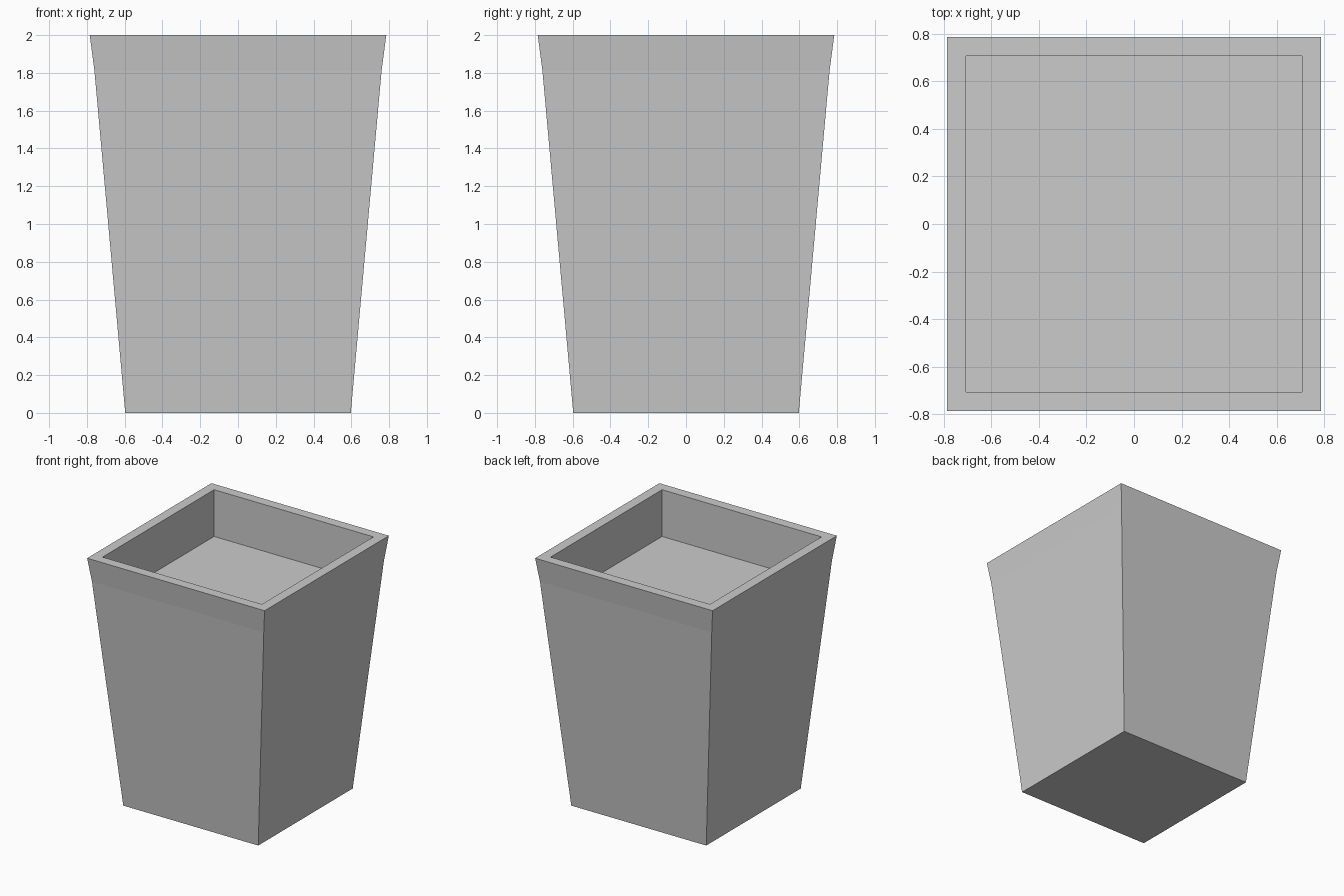
import bpy
import bmesh

if "Cube" in bpy.data.objects:
    bpy.data.objects.remove(bpy.data.objects["Cube"])

# Half-width and height of each square ring, from base up, over the rim, down to the soil
PROFILE = [(0.597, 0.0), (0.76, 1.81), (0.785, 2.0), (0.705, 2.0), (0.705, 1.626)]


def square_ring(bm, half, z):
    return [bm.verts.new((sx * half, sy * half, z))
            for sx, sy in ((-1, -1), (1, -1), (1, 1), (-1, 1))]


bm = bmesh.new()
rings = [square_ring(bm, h, z) for h, z in PROFILE]

# Tapered walls, flared lip, rim and recess
for low, high in zip(rings, rings[1:]):
    for i in range(4):
        j = (i + 1) % 4
        bm.faces.new((low[i], low[j], high[j], high[i]))

# Underside and soil surface
bm.faces.new(list(reversed(rings[0])))
bm.faces.new(rings[-1])

mesh = bpy.data.meshes.new("square_planter")
bm.to_mesh(mesh)
bm.free()
planter = bpy.data.objects.new("square_planter", mesh)
bpy.context.collection.objects.link(planter)
